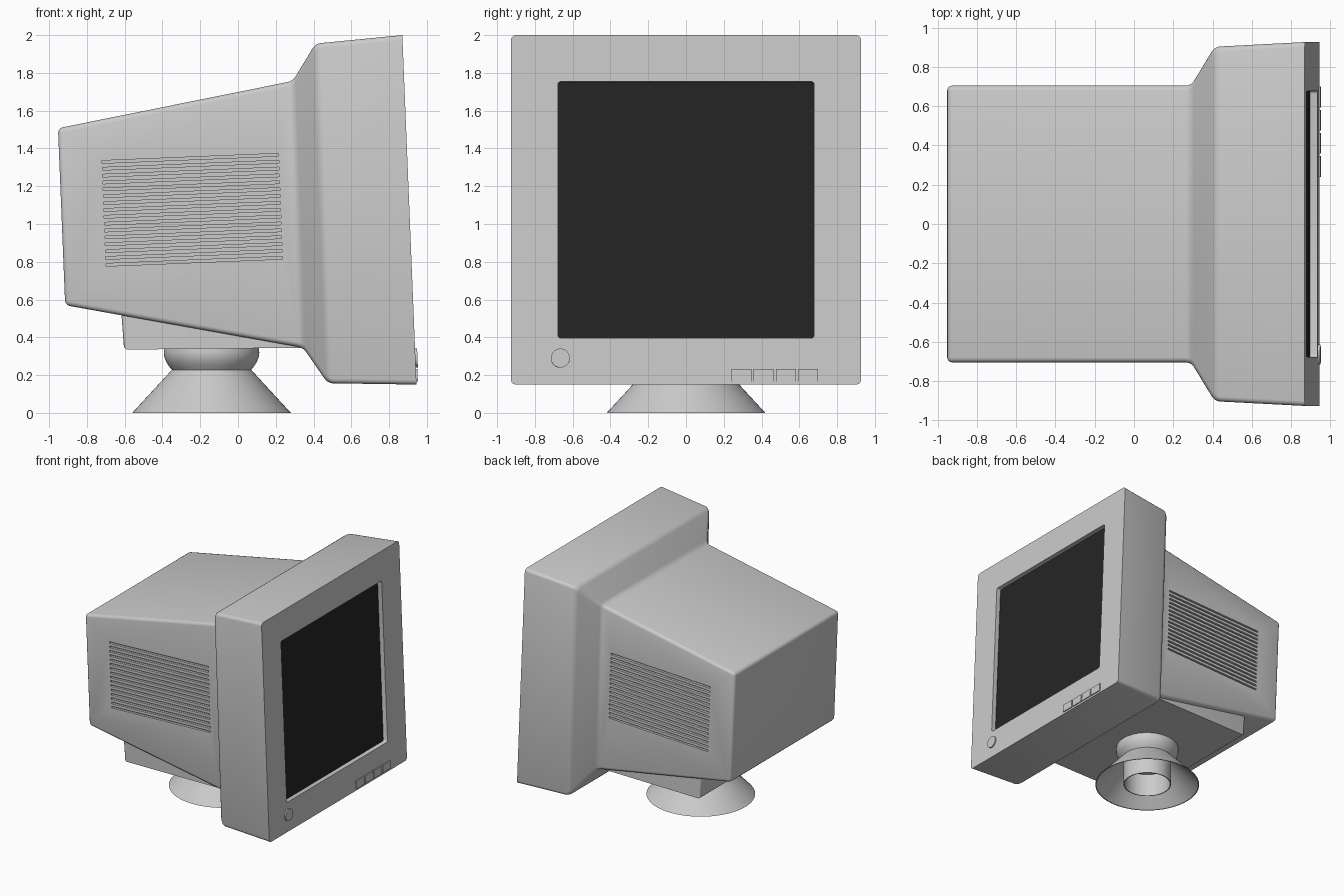
import bpy, bmesh, math
from mathutils import Matrix, Vector

if "Cube" in bpy.data.objects:
    bpy.data.objects.remove(bpy.data.objects["Cube"])

TILT = math.atan(0.075 / 1.85)          # the whole head leans back slightly
ROT = Matrix.Rotation(-TILT, 4, 'Y')


def front_x(z):
    return 0.945 - 0.0405 * (z - 0.15)


def make(name, bm, color=None, smooth=True):
    bmesh.ops.recalc_face_normals(bm, faces=bm.faces[:])
    me = bpy.data.meshes.new(name)
    bm.to_mesh(me)
    bm.free()
    ob = bpy.data.objects.new(name, me)
    bpy.context.collection.objects.link(ob)
    if color:
        mat = bpy.data.materials.new(name)
        mat.diffuse_color = color
        mat.use_nodes = True
        mat.node_tree.nodes["Principled BSDF"].inputs["Base Color"].default_value = mat.diffuse_color
        me.materials.append(mat)
    if smooth:
        smooth_by_angle(ob)
    return ob


def activate(ob):
    bpy.ops.object.select_all(action='DESELECT')
    ob.select_set(True)
    bpy.context.view_layer.objects.active = ob


def smooth_by_angle(ob):
    activate(ob)
    bpy.ops.object.shade_smooth_by_angle(angle=math.radians(32))


def add_box(bm, centre, size):
    """Box leaning with the monitor head."""
    m = Matrix.Translation(centre) @ ROT @ Matrix.Diagonal((*size, 1))
    return bmesh.ops.create_cube(bm, size=1, matrix=m)['verts']


def loft(sections):
    """Rectangular sections: (x_top, z_top, x_bottom, z_bottom, half_width)."""
    bm = bmesh.new()
    rings = [[bm.verts.new(p) for p in ((xt, -w, zt), (xt, w, zt), (xb, w, zb), (xb, -w, zb))]
             for xt, zt, xb, zb, w in sections]
    for a, b in zip(rings, rings[1:]):
        for i in range(4):
            j = (i + 1) % 4
            bm.faces.new((a[i], a[j], b[j], b[i]))
    bm.faces.new(rings[0])
    bm.faces.new(rings[-1])
    bmesh.ops.recalc_face_normals(bm, faces=bm.faces[:])
    return bm, rings


def cut(ob, cutter):
    mod = ob.modifiers.new("cut", 'BOOLEAN')
    mod.operation = 'DIFFERENCE'
    mod.solver = 'EXACT'
    mod.object = cutter
    activate(ob)
    bpy.ops.object.modifier_apply(modifier=mod.name)
    bpy.data.objects.remove(cutter)


# Housing: rear shell, flared shoulder and bezel, soft edges except the front rim
bm, rings = loft([(-0.953, 1.507, -0.915, 0.57, 0.705),
                  (0.29, 1.757, 0.345, 0.345, 0.705),
                  (0.41, 1.955, 0.475, 0.157, 0.903),
                  (0.87, 2.0, 0.945, 0.15, 0.927)])
front = set(rings[-1])
edges = [e for e in bm.edges if not (e.verts[0] in front and e.verts[1] in front)]
bmesh.ops.bevel(bm, geom=edges, offset=0.025, segments=3, profile=0.5, affect='EDGES')
housing = make("housing", bm, smooth=False)

# Screen opening
zc = 1.075
bm = bmesh.new()
add_box(bm, (front_x(zc), 0, zc), (0.12, 1.356, 1.36))
bmesh.ops.bevel(bm, geom=[e for e in bm.edges
                          if abs((e.verts[0].co - e.verts[1].co).length - 0.12) < 0.001],
                offset=0.015, segments=3, profile=0.5, affect='EDGES')
cut(housing, make("screen_cutter", bm, smooth=False))

# Ventilation slots on both sides
bm = bmesh.new()
for side in (-1, 1):
    for i in range(16):
        t = i / 15
        add_box(bm, (-0.2525 + 0.02 * t, side * 0.705, 1.3475 - 0.545 * t),
                (0.935, 0.04, 0.014))
cut(housing, make("vent_cutter", bm, smooth=False))
smooth_by_angle(housing)

# Dark glass set back in the opening
bm = bmesh.new()
add_box(bm, (front_x(zc) - 0.05, 0, zc), (0.022, 1.358, 1.362))
make("screen", bm, (0.018, 0.018, 0.018, 1), smooth=False)

# Tray under the housing
bm, rings = loft([(-0.618, 0.535, -0.603, 0.335, 0.67),
                  (0.33, 0.385, 0.345, 0.345, 0.67)])
rear = rings[0]
edges = [e for e in bm.edges if set(e.verts) in ({rear[2], rear[3]}, {rear[1], rear[2]}, {rear[0], rear[3]})]
bmesh.ops.bevel(bm, geom=edges, offset=0.02, segments=3, profile=0.5, affect='EDGES')
make("tray", bm)

# Swivel stand: hollow cone, bulging neck and inner tube, turned about its axis
profile = [(0, 0.2), (0.185, 0.2), (0.185, 0.002), (0.192, 0.002), (0.192, 0.218),
           (0.413, 0), (0.42, 0), (0.21, 0.228), (0.226, 0.248), (0.24, 0.27),
           (0.25, 0.295), (0.253, 0.32), (0.249, 0.345), (0, 0.345)]
bm = bmesh.new()
verts = [bm.verts.new((-0.14 + r, 0, z)) for r, z in profile]
line = [bm.edges.new(p) for p in zip(verts, verts[1:])]
bmesh.ops.spin(bm, geom=verts + line, cent=(-0.14, 0, 0), axis=(0, 0, 1),
               angle=math.tau, steps=64, use_duplicate=False)
bmesh.ops.remove_doubles(bm, verts=bm.verts[:], dist=0.0001)
make("swivel_stand", bm)

# Round power button
bm = bmesh.new()
m = (Matrix.Translation((front_x(0.29), -0.665, 0.29)) @ ROT
     @ Matrix.Rotation(math.pi / 2, 4, 'Y'))
bmesh.ops.create_cone(bm, cap_ends=True, segments=32, radius1=0.05, radius2=0.05,
                      depth=0.022, matrix=m)
make("power_button", bm)

# Row of four control buttons
for i in range(4):
    bm = bmesh.new()
    add_box(bm, (front_x(0.2), 0.293 + 0.118 * i, 0.2), (0.016, 0.106, 0.066))
    make(f"control_button_{i + 1}", bm, smooth=False)
